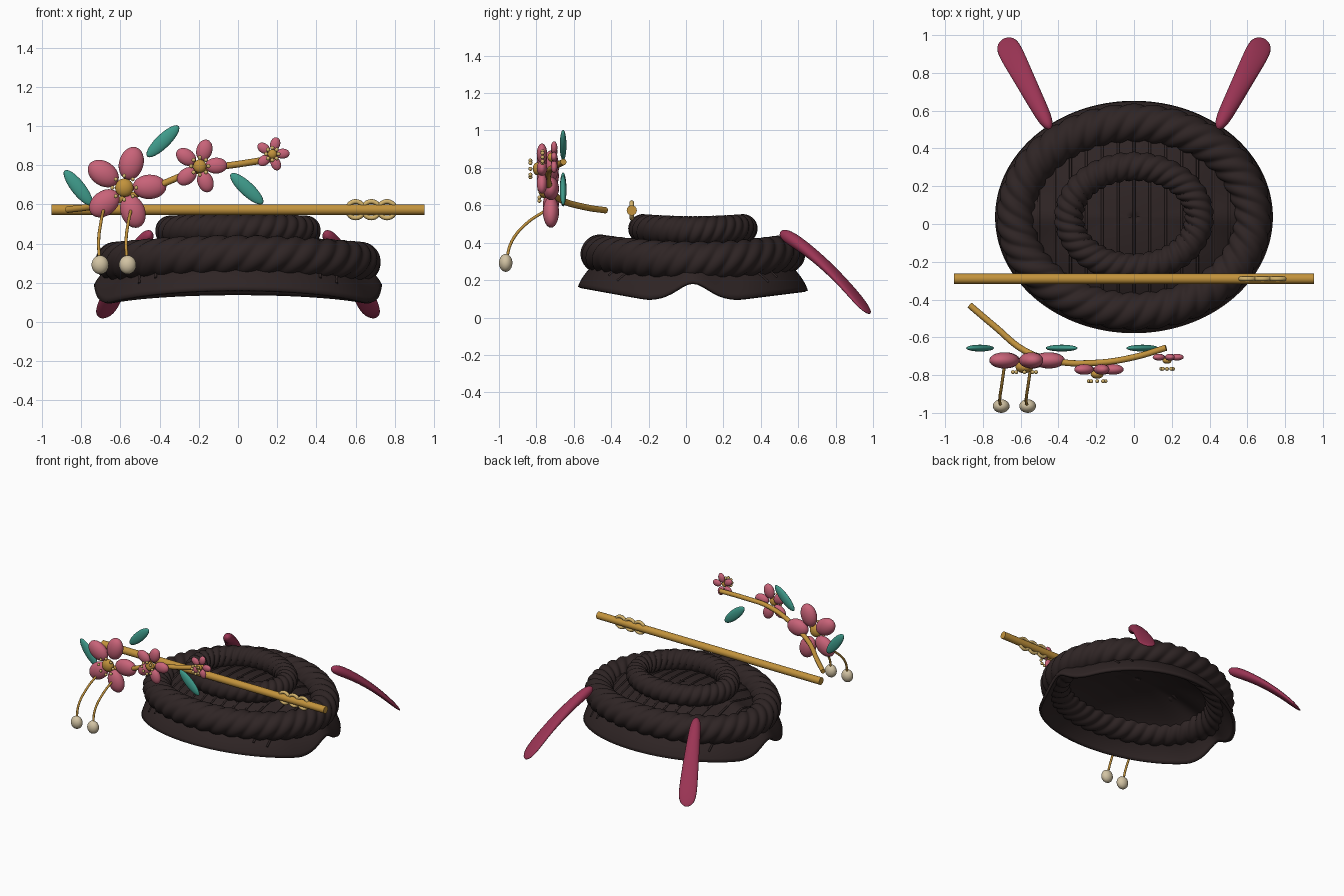
import bpy
import bmesh
from math import sin, cos, pi, radians, sqrt, exp, asin
from mathutils import Matrix, Vector

default = bpy.data.objects.get("Cube")
if default:
    bpy.data.objects.remove(default)


def material(name, rgb):
    m = bpy.data.materials.new(name)
    m.use_nodes = True
    color = (*rgb, 1)
    m.diffuse_color = color
    m.node_tree.nodes["Principled BSDF"].inputs["Base Color"].default_value = color
    return m


HAIR = material("dark_brown_hair", (0.028, 0.018, 0.018))
GOLD = material("gold", (0.54, 0.29, 0.045))
PALE_GOLD = material("pale_gold", (0.65, 0.45, 0.15))
PINK = material("petal_pink", (0.58, 0.125, 0.19))
CRIMSON = material("crimson_ribbon", (0.33, 0.035, 0.09))
TEAL = material("leaf_teal", (0.05, 0.33, 0.26))
CREAM = material("pearl_cream", (0.65, 0.55, 0.37))


def finish(ob, mat, angle=50):
    ob.data.materials.clear()
    ob.data.materials.append(mat)
    bpy.ops.object.select_all(action="DESELECT")
    bpy.context.view_layer.objects.active = ob
    ob.select_set(True)
    bpy.ops.object.shade_smooth_by_angle(angle=radians(angle))
    return ob


def from_bmesh(name, bm, mat, angle=50):
    bmesh.ops.recalc_face_normals(bm, faces=bm.faces)
    me = bpy.data.meshes.new(name)
    bm.to_mesh(me)
    bm.free()
    ob = bpy.data.objects.new(name, me)
    bpy.context.collection.objects.link(ob)
    return finish(ob, mat, angle)


def surface(name, mat, nu, nv, point, close_u=False, caps=False, angle=50):
    """Grid of points from point(u, v); v always wraps round."""
    bm = bmesh.new()
    rows = [[bm.verts.new(point(i / (nu if close_u else nu - 1), j / nv))
             for j in range(nv)] for i in range(nu)]
    for i in range(nu if close_u else nu - 1):
        a, b = rows[i], rows[(i + 1) % nu]
        for j in range(nv):
            k = (j + 1) % nv
            bm.faces.new((a[j], a[k], b[k], b[j]))
    if caps:
        bm.faces.new(rows[0])
        bm.faces.new(rows[-1])
    return from_bmesh(name, bm, mat, angle)


def ellipsoid(name, mat, center, size, tilt=0, segs=24):
    """Squashed sphere, tilted in the front plane."""
    bm = bmesh.new()
    m = (Matrix.Translation(center) @ Matrix.Rotation(-tilt, 4, "Y")
         @ Matrix.Diagonal((*size, 1)))
    bmesh.ops.create_uvsphere(bm, u_segments=segs, v_segments=segs // 2, radius=1, matrix=m)
    return from_bmesh(name, bm, mat, 80)


def tube(name, mat, points, radius):
    cu = bpy.data.curves.new(name, "CURVE")
    cu.dimensions = "3D"
    cu.bevel_depth = radius
    cu.bevel_resolution = 3
    cu.use_fill_caps = True
    cu.resolution_u = 6
    sp = cu.splines.new("BEZIER")
    sp.bezier_points.add(len(points) - 1)
    for bp, p in zip(sp.bezier_points, points):
        bp.co = p
        bp.handle_left_type = bp.handle_right_type = "AUTO"
    ob = bpy.data.objects.new(name, cu)
    bpy.context.collection.objects.link(ob)
    bpy.ops.object.select_all(action="DESELECT")
    bpy.context.view_layer.objects.active = ob
    ob.select_set(True)
    bpy.ops.object.convert(target="MESH")
    return finish(bpy.context.view_layer.objects.active, mat)


# Hair cap: open dome with a notched rim over each ear
CY, RX, RY, TOP, ARC = 0.037, 0.735, 0.615, 0.45, radians(78)


def rim_height(s):
    lift = max(0, (abs(s) - 0.4) / 0.6)
    return 0.1 + (0.065 if s < 0 else 0.045) * lift + 0.09 * exp(-(s / 0.2) ** 2)


def cap_point(u, v):
    a, t = u * ARC + 0.002, v * 2 * pi
    rho = sin(a) / sin(ARC)
    k = (cos(a) - cos(ARC)) / (1 - cos(ARC))
    z = TOP * k + rim_height(sin(t)) * (1 - k)
    return (RX * rho * cos(t), CY + RY * rho * sin(t), z)


cap = surface("hair_cap", HAIR, 24, 128, cap_point)
solid = cap.modifiers.new("thickness", "SOLIDIFY")
solid.thickness = 0.02
solid.offset = -1

# Fine strands combed front to back over the cap
for i in range(-6, 7):
    x = i * 0.084
    reach = min(0.45, RY * sqrt(0.95 ** 2 - (x / RX) ** 2))
    pts = []
    for j in range(13):
        dy = reach * (j / 6 - 1)
        rho = sqrt((x / RX) ** 2 + (dy / RY) ** 2)
        a = asin(rho * sin(ARC))
        k = (cos(a) - cos(ARC)) / (1 - cos(ARC))
        rim = rim_height(dy / RY / max(rho, 0.01))
        pts.append((x, CY + dy, TOP * k + rim * (1 - k) + 0.001))
    tube("hair_strand", HAIR, pts, 0.007)


# Twisted braids
def braid(name, rx, ry, z, lift, r, ridges, twist):
    def point(u, v):
        t, f = u * 2 * pi, v * 2 * pi
        rr = r * (0.86 + 0.14 * abs(sin((ridges * t - twist * f) / 2)))
        out = rr * cos(f)
        return ((rx + out) * cos(t), CY + (ry + out) * sin(t),
                z + lift * sin(t) ** 2 + rr * sin(f))
    surface(name, HAIR, ridges * 10, 36, point, close_u=True, angle=40)


braid("large_braid", 0.625, 0.497, 0.305, 0.035, 0.104, 38, 4)
braid("top_braid", 0.345, 0.268, 0.465, 0.01, 0.078, 34, 3)

# Long hairpin with three rings
bm = bmesh.new()
bmesh.ops.create_cone(bm, cap_ends=True, segments=24, radius1=0.027, radius2=0.027, depth=1.905,
                      matrix=Matrix.Translation((0, -0.29, 0.573)) @ Matrix.Rotation(pi / 2, 4, "Y"))
from_bmesh("hairpin_rod", bm, GOLD)
for x in (0.6, 0.68, 0.76):
    def ring_point(u, v, x=x):
        t, f = u * 2 * pi, v * 2 * pi
        d = 0.042 + 0.012 * cos(f)
        return (x + d * cos(t), -0.29 + 0.012 * sin(f), 0.573 + d * sin(t))
    surface("hairpin_ring", PALE_GOLD, 32, 10, ring_point, close_u=True)

# Back ribbons: flattened, widening tails
for side in (-1, 1):
    def ribbon_point(u, v, side=side):
        s = 0.5 - 0.5 * cos(u * pi)
        f = v * 2 * pi
        mid = Vector((0.445 + 0.245 * s, 0.505 + 0.475 * s,
                      0.455 - 0.26 * s - 0.175 * s * s))
        along = Vector((0.245, 0.475, -0.26 - 0.35 * s)).normalized()
        across = along.cross(Vector((0, 0, 1))).normalized()
        up = across.cross(along)
        end = max(0.02, (1 - abs(2 * s - 1) ** 8)) ** 0.5
        p = (mid + across * cos(f) * end * (0.036 + 0.034 * s)
             + up * sin(f) * end * (0.04 - 0.026 * s))
        return (side * p.x, p.y, p.z)
    surface("left_ribbon" if side > 0 else "right_ribbon", CRIMSON, 32, 20,
            ribbon_point, caps=True, angle=80)

# Blossom branch
tube("blossom_branch", GOLD,
     [(-0.87, -0.43, 0.573), (-0.74, -0.54, 0.59), (-0.58, -0.67, 0.63), (-0.42, -0.725, 0.69),
      (-0.2, -0.735, 0.775), (0, -0.705, 0.805), (0.17, -0.655, 0.832)], 0.017)


# Five-petal blossoms with a bead centre and stamens
def blossom(center, reach, core, stamen_gap):
    c = Vector(center)
    for i in range(5):
        a = radians(2 + 72 * i)
        ellipsoid("petal", PINK, c + Vector((cos(a), 0, sin(a))) * reach * 0.6,
                  (reach * 0.4, reach * 0.2, reach * 0.29), a)
    ellipsoid("blossom_center", GOLD, c - Vector((0, core * 0.75, 0)), (core, core * 0.7, core))
    for i in range(8):
        a = i * pi / 4
        ellipsoid("stamen", PALE_GOLD,
                  c + Vector((cos(a) * core * 1.3, -stamen_gap, sin(a) * core * 1.3)),
                  (0.011,) * 3, segs=10)


blossom((-0.58, -0.722, 0.685), 0.215, 0.047, 0.062)
blossom((-0.195, -0.77, 0.795), 0.14, 0.034, 0.062)
blossom((0.175, -0.705, 0.857), 0.088, 0.024, 0.062)

# Leaves
for x, z, tilt in ((-0.815, 0.685, -52), (-0.383, 0.922, 44), (0.045, 0.68, -43)):
    ellipsoid("leaf", TEAL, (x, -0.657, z), (0.112, 0.018, 0.036), radians(tilt))

# Dangling threads and pearls
for x in (-0.685, -0.545):
    tube("dangle_thread", GOLD,
         [(x, -0.745, 0.575), (x - 0.015, -0.85, 0.505),
          (x - 0.026, -0.93, 0.41), (x - 0.02, -0.963, 0.3)], 0.008)
    ellipsoid("pearl", CREAM, (x - 0.018, -0.964, 0.292), (0.044, 0.036, 0.048))
